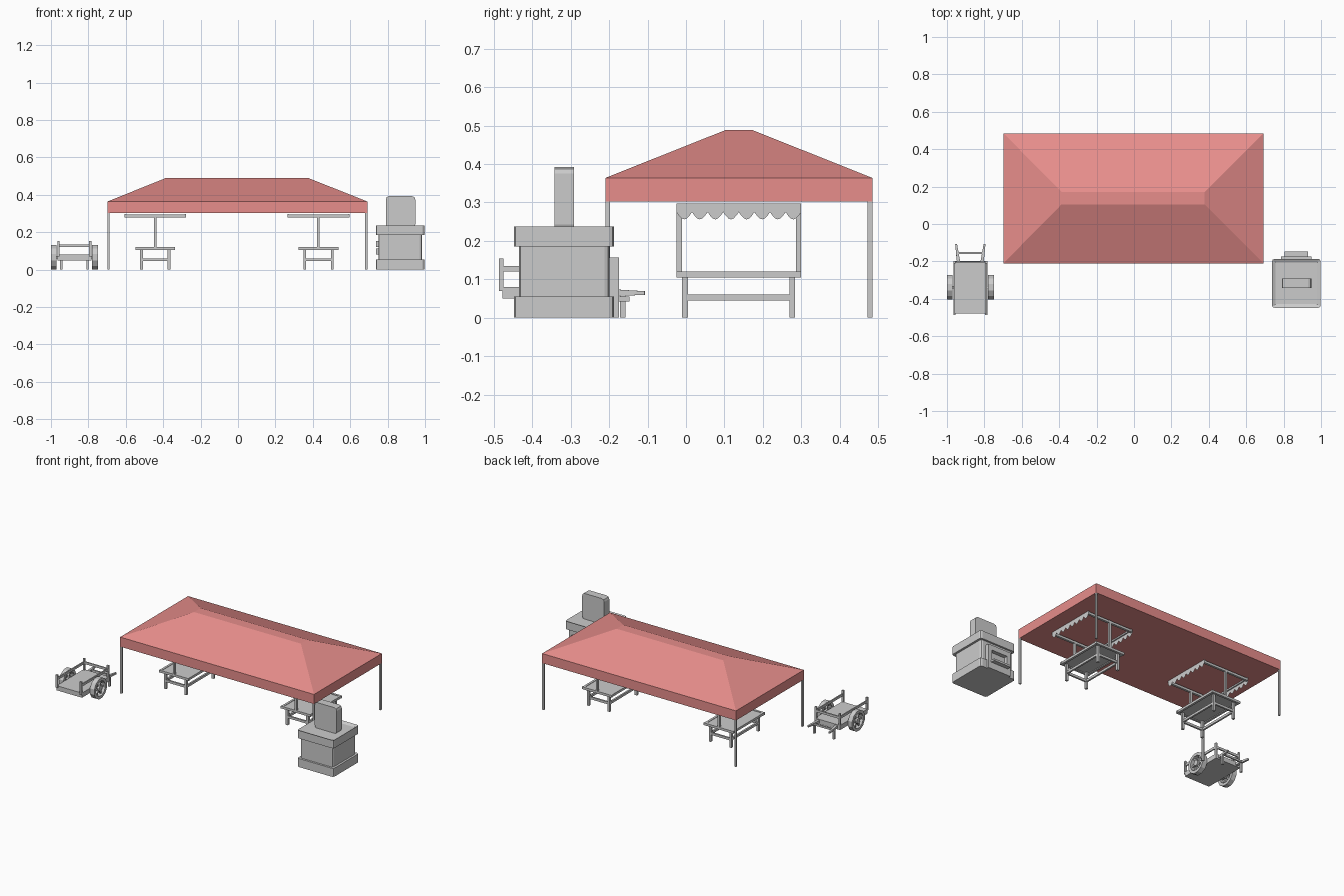
import bpy, bmesh
from math import pi, sin, cos
from mathutils import Matrix, Vector

if "Cube" in bpy.data.objects:
    bpy.data.objects.remove(bpy.data.objects["Cube"])


def finish(name, bm, mat=None):
    bmesh.ops.recalc_face_normals(bm, faces=bm.faces)
    me = bpy.data.meshes.new(name)
    bm.to_mesh(me)
    bm.free()
    ob = bpy.data.objects.new(name, me)
    bpy.context.collection.objects.link(ob)
    if mat:
        me.materials.append(mat)
    return ob


def add_box(bm, x0, x1, y0, y1, z0, z1):
    m = Matrix.Translation(((x0 + x1) / 2, (y0 + y1) / 2, (z0 + z1) / 2))
    m = m @ Matrix.Diagonal((x1 - x0, y1 - y0, z1 - z0, 1))
    return bmesh.ops.create_cube(bm, size=1, matrix=m)['verts']


def boxes(name, *specs):
    bm = bmesh.new()
    for s in specs:
        add_box(bm, *s)
    return finish(name, bm)


def chamfer_box(name, spec, axis, width, recess=None):
    # box with the edges parallel to one axis chamfered, optional sunken top
    bm = bmesh.new()
    add_box(bm, *spec)
    es = [e for e in bm.edges
          if abs((e.verts[0].co - e.verts[1].co).normalized()[axis]) > 0.9]
    bmesh.ops.bevel(bm, geom=es, offset=width, segments=2, profile=0.5, affect='EDGES')
    if recess:
        top = max(bm.faces, key=lambda f: f.calc_center_median().z)
        bmesh.ops.inset_region(bm, faces=[top], thickness=recess[0])
        bmesh.ops.translate(bm, verts=top.verts, vec=(0, 0, -recess[1]))
    return finish(name, bm)


def bar(bm, a, b, r0, r1):
    # square tapered bar between two points
    a, b = Vector(a), Vector(b)
    d = b - a
    m = Matrix.Translation((a + b) / 2) @ d.to_track_quat('Z', 'Y').to_matrix().to_4x4()
    m = m @ Matrix.Rotation(pi / 4, 4, 'Z')
    bmesh.ops.create_cone(bm, cap_ends=True, segments=4, radius1=r0, radius2=r1,
                          depth=d.length, matrix=m)


red = bpy.data.materials.new('canopy_red')
red.diffuse_color = (0.8, 0.27, 0.26, 1)
red.use_nodes = True
red.node_tree.nodes["Principled BSDF"].inputs["Base Color"].default_value = red.diffuse_color

# Canopy: skirt plus hipped roof with a flat top
bm = bmesh.new()
rings = []
for x0, x1, y0, y1, z in ((-.698, .692, -.21, .485, .302), (-.698, .692, -.21, .485, .364),
                          (-.388, .378, .104, .172, .489)):
    rings.append([bm.verts.new(p) for p in
                  ((x0, y0, z), (x1, y0, z), (x1, y1, z), (x0, y1, z))])
for lo, hi in zip(rings, rings[1:]):
    for i in range(4):
        j = (i + 1) % 4
        bm.faces.new((lo[i], lo[j], hi[j], hi[i]))
bm.faces.new(rings[0])
bm.faces.new(rings[-1])
finish('canopy', bm, red)
boxes('canopy_legs', *[(x, x + .012, y, y + .012, 0, .302)
                       for x in (-.698, .68) for y in (-.21, .473)])

# Market stalls under the canopy
Y0, Y1, T = -.025, .30, .014
for side, cx in (('left', -.443), ('right', .43)):
    boxes(side + '_table_top',
          (cx - .092, cx + .092, Y0 + T, Y1 - T, .110, .117),
          *[(cx - .106, cx + .106, y, y + T, .105, .12) for y in (Y0, Y1 - T)],
          *[(x, x + T, Y0 + T, Y1 - T, .105, .12) for x in (cx - .104, cx + .09)])
    boxes(side + '_table_legs',
          *[(x, x + .015, y, y + .015, 0, .108)
            for x in (cx - .081, cx + .066) for y in (-.01, .269)],
          *[(cx - .066, cx + .066, y, y + .011, .045, .06) for y in (-.008, .271)],
          *[(x, x + .011, .005, .269, .045, .06) for x in (cx - .079, cx + .068)])
    boxes(side + '_awning_posts',
          *[(cx - .007, cx + .007, y, y + T, .11, .295) for y in (Y0, Y1 - T)])
    boxes(side + '_awning_frame',
          *[(cx - .165, cx + .165, y, y + T, .279, .294) for y in (Y0, Y1 - T)],
          *[(x, x + .008, Y0, Y1, .289, .298) for x in (cx - .165, cx + .157)])
    # scalloped cloth strips along both edges
    bm = bmesh.new()
    n, w = 8, (Y1 - Y0) / 8
    for x in (cx - .1655, cx + .1655):
        prev = None
        for k in range(n * 6 + 1):
            y = Y0 + k * w / 6
            z = .275 - .019 * sin(pi * (k % 6) / 6)
            cur = (bm.verts.new((x, y, .292)), bm.verts.new((x, y, z)))
            if prev:
                bm.faces.new((prev[0], prev[1], cur[1], cur[0]))
            prev = cur
    finish(side + '_scalloped_trim', bm)

# Oven: base, body, rim with sunken top, chimney
chamfer_box('oven_base', (.738, .998, -.448, -.187, 0, .055), 2, .013)
chamfer_box('oven_body', (.75, .984, -.435, -.199, .05, .19), 2, .013)
chamfer_box('oven_rim', (.738, .998, -.448, -.187, .185, .237), 2, .013, (.02, .01))
chamfer_box('chimney', (.79, .948, -.343, -.291, .225, .393), 1, .018)

# Oven mouth on the back: frame around an opening, with a shelf
boxes('oven_mouth',
      (.785, .81, -.205, -.174, 0, .157), (.925, .95, -.205, -.174, 0, .157),
      (.81, .925, -.205, -.174, .125, .157), (.81, .925, -.205, -.174, 0, .065))
boxes('oven_shelf', (.805, .93, -.18, -.147, .042, .055))
boxes('oven_side_hinges', *[(.739, .755, -.35, -.29, z, z + .033) for z in (.081, .121)])

# Cart bed, corner posts and rails
X0, X1 = -.966, -.784
boxes('cart_bed', (X0, X1, -.478, -.198, .05, .08))
boxes('cart_posts', *[(x, x + .012, y, y + .012, .07, .154)
                      for x in (X0, X1 - .012) for y in (-.487, -.21)])
boxes('cart_rails', *[(x, x + .008, -.478, -.2, .12, .135) for x in (X0 + .002, X1 - .01)],
      (X0 + .01, X1 - .01, -.208, -.2, .12, .135))

# Cart handles with crossbar and prop legs
bm = bmesh.new()
for s in (-1, 1):
    bar(bm, (-.875 + s * .062, -.21, .066), (-.875 + s * .076, -.107, .064), .013, .007)
    x = -.875 + s * .07
    add_box(bm, x - .006, x + .006, -.172, -.158, 0, .062)
add_box(bm, -.943, -.807, -.161, -.151, .058, .07)
finish('cart_handles', bm)

# Cart wheels: tyre ring, spokes and hub
CY, CZ, N = -.338, .066, 12
for side, x0, x1 in (('left', -1.0, -.97), ('right', -.78, -.748)):
    bm = bmesh.new()
    loops = []
    for k in range(N):
        a = 2 * pi * (k + .5) / N
        loops.append([bm.verts.new((x, CY + r * cos(a), CZ + r * sin(a)))
                      for x, r in ((x0, .048), (x0, .067), (x1, .067), (x1, .048))])
    for k in range(N):
        p, q = loops[k], loops[(k + 1) % N]
        for i in range(4):
            j = (i + 1) % 4
            bm.faces.new((p[i], p[j], q[j], q[i]))
    xm = (x0 + x1) / 2
    for k in range(6):
        a = 2 * pi * k / 6
        bar(bm, (xm, CY, CZ), (xm, CY + .05 * cos(a), CZ + .05 * sin(a)), .008, .008)
    bmesh.ops.create_cone(bm, cap_ends=True, segments=N, radius1=.018, radius2=.018,
                          depth=x1 - x0,
                          matrix=Matrix.Translation((xm, CY, CZ)) @ Matrix.Rotation(pi / 2, 4, 'Y'))
    finish(side + '_cart_wheel', bm)
boxes('cart_axle', (-.98, -.77, CY - .007, CY + .007, CZ - .007, CZ + .007))
